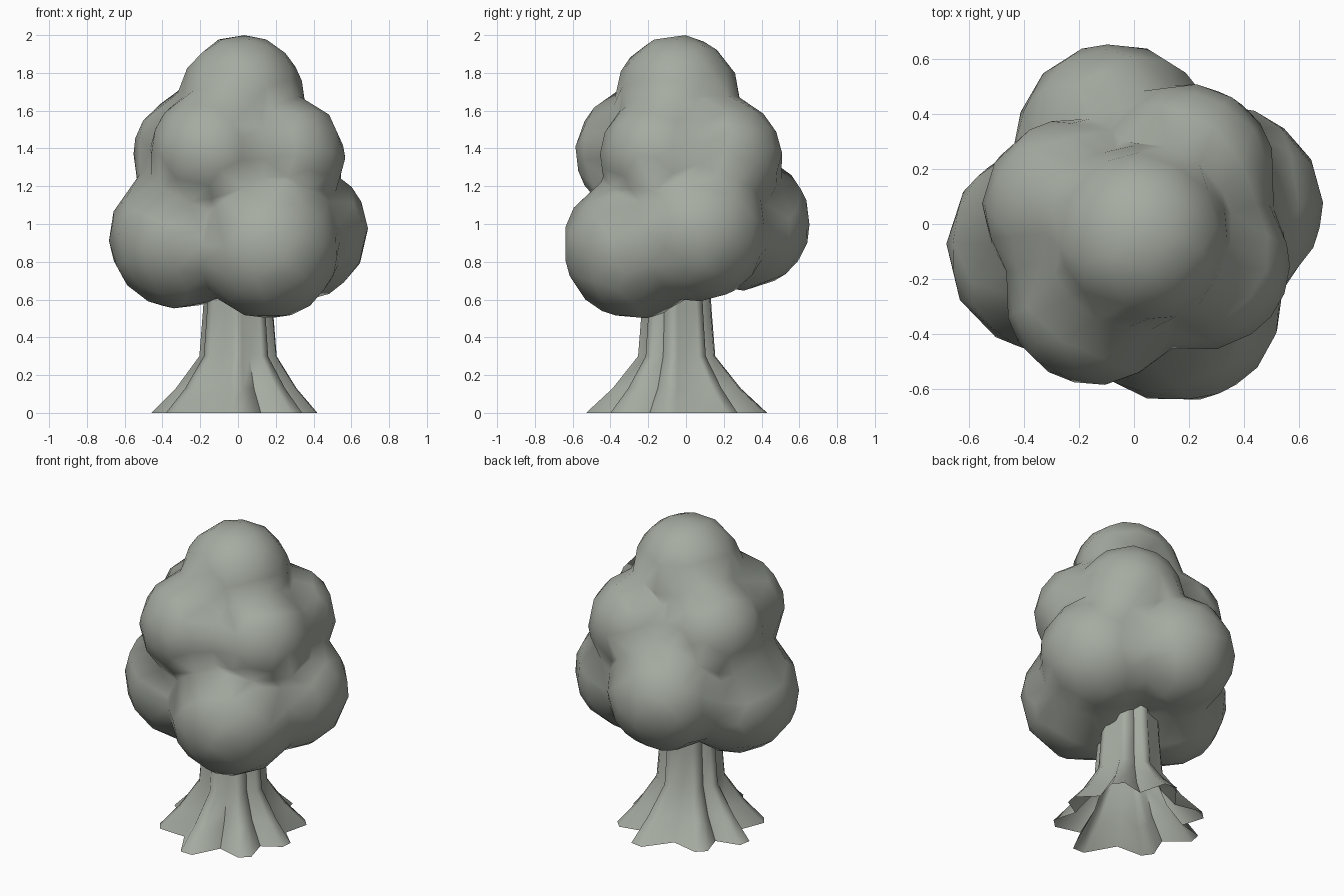
import bpy
import bmesh
from math import cos, sin, radians

cube = bpy.data.objects.get("Cube")
if cube:
    bpy.data.objects.remove(cube, do_unlink=True)

# Single grey-green colour
COLOUR = (0.38, 0.41, 0.36, 1.0)
mat = bpy.data.materials.new("grey_green")
mat.use_nodes = True
mat.diffuse_color = COLOUR
mat.node_tree.nodes["Principled BSDF"].inputs["Base Color"].default_value = COLOUR


def add_object(name, bm):
    mesh = bpy.data.meshes.new(name)
    bm.to_mesh(mesh)
    bm.free()
    obj = bpy.data.objects.new(name, mesh)
    bpy.context.collection.objects.link(obj)
    mesh.materials.append(mat)
    return obj


def baked_mesh(obj):
    bpy.context.view_layer.update()
    graph = bpy.context.evaluated_depsgraph_get()
    mesh = bpy.data.meshes.new_from_object(obj.evaluated_get(graph))
    obj.modifiers.clear()
    return mesh


def leaf_ball(name, centre, radius, turn):
    bm = bmesh.new()
    bmesh.ops.create_icosphere(bm, subdivisions=3, radius=radius)
    obj = add_object(name, bm)
    obj.location = centre
    obj.rotation_euler = (0.1 * turn, 0.07 * turn, 0.8 * turn)
    return obj


# Foliage: a crown, four middle clumps and four low clumps
clumps = [
    ((0.02, -0.045, 1.675), 0.325),
    ((-0.14, -0.26, 1.38), 0.325),
    ((0.25, -0.14, 1.36), 0.315),
    ((0.19, 0.19, 1.35), 0.32),
    ((-0.23, 0.06, 1.38), 0.32),
    ((-0.30, -0.09, 0.93), 0.38),
    ((0.16, -0.27, 0.88), 0.38),
    ((0.32, 0.065, 0.96), 0.365),
    ((-0.07, 0.295, 1.01), 0.36),
]
balls = [leaf_ball("leaf_clump", c, r, i) for i, (c, r) in enumerate(clumps)]
foliage = balls[0]
foliage.name = "foliage"
for ball in balls[1:]:
    union = foliage.modifiers.new("union", "BOOLEAN")
    union.operation = "UNION"
    union.solver = "EXACT"
    union.object = ball
foliage.data = baked_mesh(foliage)
for ball in balls[1:]:
    bpy.data.objects.remove(ball, do_unlink=True)

# Tidy the seams, then soften the hollows between clumps
bm = bmesh.new()
bm.from_mesh(foliage.data)
bmesh.ops.remove_doubles(bm, verts=bm.verts, dist=0.025)
bmesh.ops.holes_fill(bm, edges=bm.edges, sides=0)
bmesh.ops.triangulate(bm, faces=bm.faces)
bmesh.ops.recalc_face_normals(bm, faces=bm.faces)
for step in range(4):
    bm.normal_update()
    moves = []
    for v in bm.verts:
        ring = [e.other_vert(v).co for e in v.link_edges]
        if ring:
            shift = sum(ring, v.co * 0) / len(ring) - v.co
            if shift.dot(v.normal) > 0.004:
                moves.append((v, shift * 0.5))
    for v, shift in moves:
        v.co += shift
bm.to_mesh(foliage.data)
bm.free()

# Reduce to broad irregular facets
reduce = foliage.modifiers.new("reduce", "DECIMATE")
reduce.ratio = 0.4
foliage.data = baked_mesh(foliage)
foliage.data.shade_smooth()

# Trunk: star-shaped rings flaring into eight blunt roots, open underneath
roots = [(-5, 0.42), (42, 0.44), (82, 0.48), (133, 0.45),
         (170, 0.46), (215, 0.44), (269, 0.48), (314, 0.45)]
# height, root reach (0 = trunk, 1 = tip), ridge radius, valley radius
rings = [(0.0, 1.0, 0.2, 0.33), (0.13, 0.5, 0.2, 0.23),
         (0.3, 0.0, 0.205, 0.165), (0.55, 0.0, 0.185, 0.15),
         (0.85, 0.0, 0.17, 0.14)]
bm = bmesh.new()
loops = []
for z, reach, ridge, valley in rings:
    loop = []
    for i, (angle, tip) in enumerate(roots):
        following = roots[(i + 1) % len(roots)][0]
        gap = (following - angle) % 360
        r = ridge + (tip - ridge) * reach
        half = 7 - 2 * reach
        for a, rad in ((angle - half, r), (angle + half, r),
                       (angle + gap / 2, valley)):
            a = radians(a)
            loop.append(bm.verts.new((rad * cos(a), rad * sin(a) - 0.05, z)))
    loops.append(loop)
for low, high in zip(loops, loops[1:]):
    n = len(low)
    for i in range(n):
        j = (i + 1) % n
        bm.faces.new((low[i], low[j], high[j], high[i]))
bm.faces.new(loops[-1])
trunk = add_object("trunk", bm)

# Smooth shading over the soft root ridges
bpy.ops.object.select_all(action="DESELECT")
trunk.select_set(True)
bpy.context.view_layer.objects.active = trunk
bpy.ops.object.shade_smooth_by_angle(angle=radians(65))
